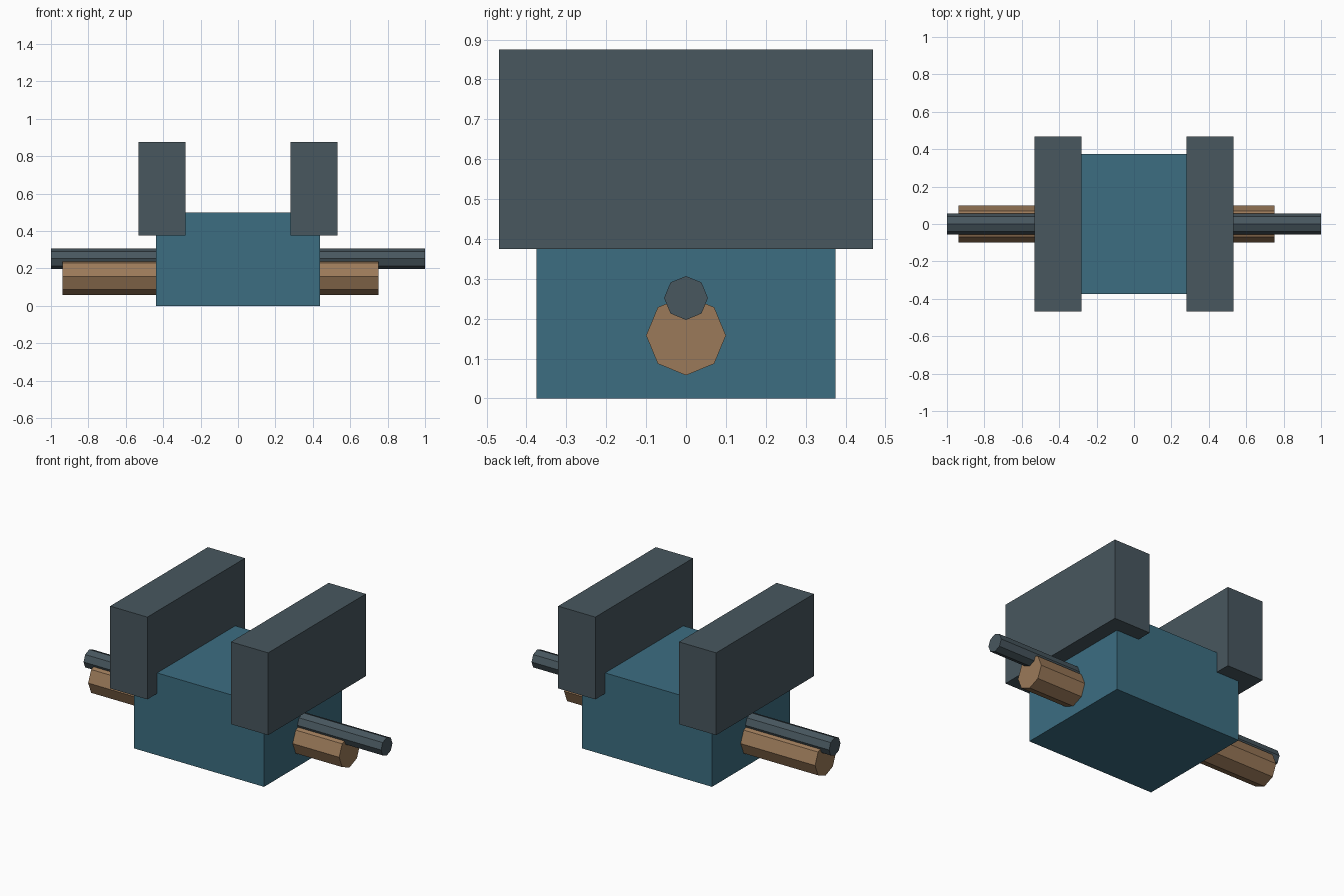
import bpy
import math

if "Cube" in bpy.data.objects:
    bpy.data.objects.remove(bpy.data.objects["Cube"])


def material(name, rgb):
    m = bpy.data.materials.new(name)
    m.diffuse_color = (*rgb, 1)
    m.use_nodes = True
    m.node_tree.nodes["Principled BSDF"].inputs["Base Color"].default_value = m.diffuse_color
    return m


teal = material("teal", (0.045, 0.155, 0.222))
slate = material("slate_grey", (0.065, 0.095, 0.114))
tan = material("tan_brown", (0.33, 0.195, 0.1))


def box(name, lo, hi, mat):
    centre = [(a + b) / 2 for a, b in zip(lo, hi)]
    bpy.ops.mesh.primitive_cube_add(size=1, location=centre)
    ob = bpy.context.object
    ob.name = name
    ob.scale = [b - a for a, b in zip(lo, hi)]
    bpy.ops.object.transform_apply(location=False, rotation=False, scale=True)
    ob.data.materials.append(mat)


def rod(name, x0, x1, z, radius, mat):
    # octagonal bar along x, with a corner pointing straight up
    bpy.ops.mesh.primitive_cylinder_add(
        vertices=8, radius=radius, depth=x1 - x0,
        location=((x0 + x1) / 2, 0, z), rotation=(0, math.pi / 2, 0))
    ob = bpy.context.object
    ob.name = name
    ob.data.materials.append(mat)


# Central block
box("body", (-0.4375, -0.375, 0), (0.4375, 0.375, 0.5), teal)

# Upright slabs on both sides
box("right_slab", (0.281, -0.469, 0.375), (0.531, 0.469, 0.875), slate)
box("left_slab", (-0.531, -0.469, 0.375), (-0.281, 0.469, 0.875), slate)

# Bars running through the body
rod("thin_bar", -1, 1, 0.252, 0.055, slate)
rod("thick_bar", -0.9375, 0.75, 0.158, 0.1, tan)
